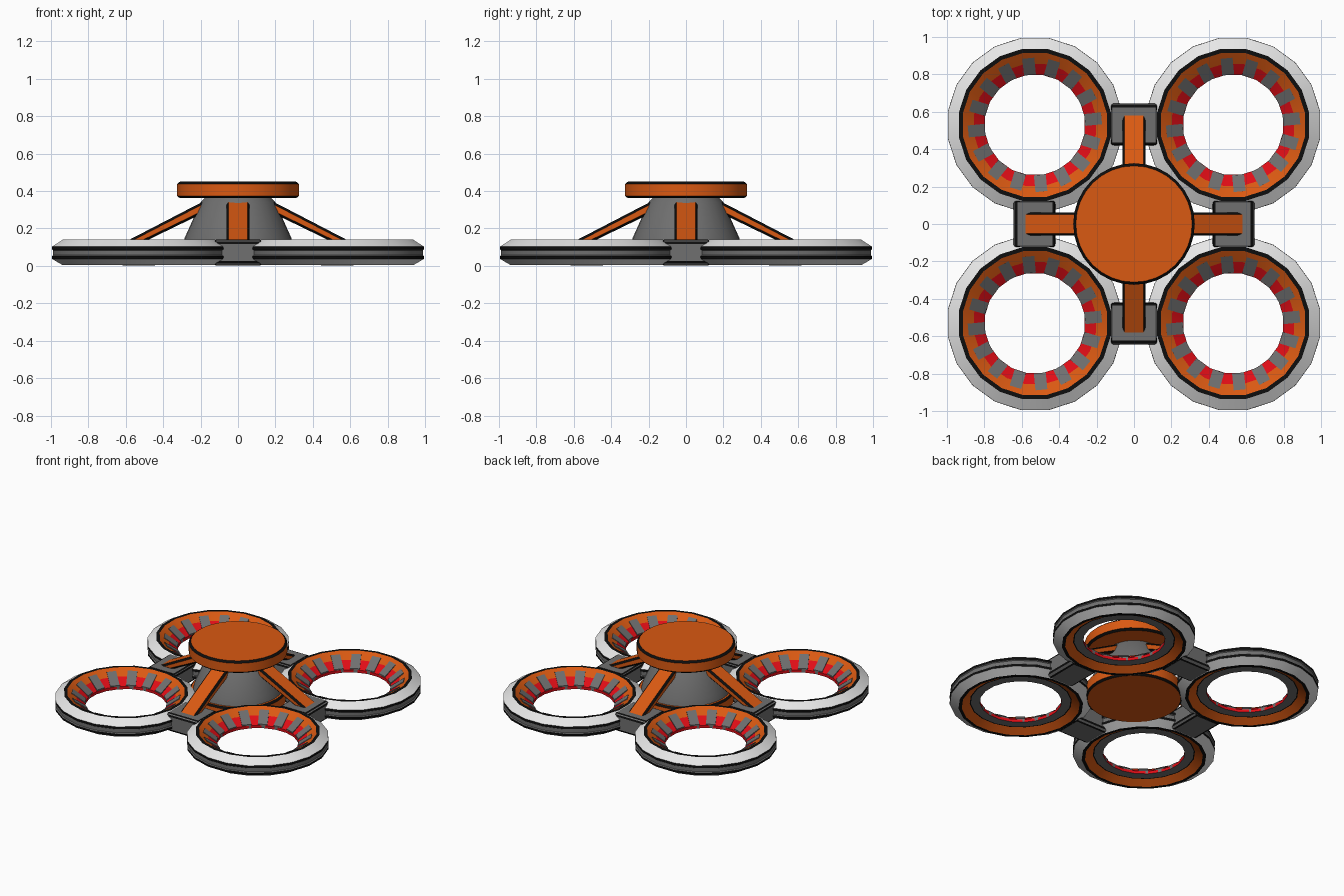
import bpy, bmesh, math
from mathutils import Matrix, Vector

if "Cube" in bpy.data.objects:
    bpy.data.objects.remove(bpy.data.objects["Cube"])


def mat(name, r, g, b):
    m = bpy.data.materials.new(name)
    m.diffuse_color = (r, g, b, 1)
    m.use_nodes = True
    m.node_tree.nodes["Principled BSDF"].inputs["Base Color"].default_value = m.diffuse_color
    return m


ORANGE = mat("orange", 0.70, 0.10, 0.006)
GREY = mat("grey", 0.16, 0.16, 0.16)
WHITE = mat("white", 0.80, 0.80, 0.80)
RED = mat("red", 0.75, 0.004, 0.008)
BLACK = mat("black", 0.004, 0.004, 0.004)


def finish(bm, name, mats, smooth=False):
    bmesh.ops.recalc_face_normals(bm, faces=bm.faces)
    me = bpy.data.meshes.new(name)
    bm.to_mesh(me)
    bm.free()
    for m in mats:
        me.materials.append(m)
    ob = bpy.data.objects.new(name, me)
    bpy.context.collection.objects.link(ob)
    if smooth:
        bpy.ops.object.select_all(action='DESELECT')
        ob.select_set(True)
        bpy.context.view_layer.objects.active = ob
        bpy.ops.object.shade_smooth_by_angle(angle=math.radians(25))
    return ob


def lathe(name, profile, mats, n, closed=False, offset=0.0):
    """profile: (radius, z, material index of the band to the next point)"""
    bm = bmesh.new()
    rings = []
    for r, z, _ in profile:
        rings.append([bm.verts.new((r * math.cos(offset + k * math.tau / n),
                                    r * math.sin(offset + k * math.tau / n), z)) for k in range(n)])
    count = len(profile)
    for i in range(count if closed else count - 1):
        a, b = rings[i], rings[(i + 1) % count]
        for k in range(n):
            j = (k + 1) % n
            bm.faces.new((a[k], a[j], b[j], b[k])).material_index = profile[i][2]
    if not closed:
        bm.faces.new(rings[0])
        bm.faces.new(rings[-1])
    return finish(bm, name, mats, True)


def prism(name, outline, half, color, edge):
    """Outline in the (x, z) plane, extruded along y, with black bevelled edges."""
    bm = bmesh.new()
    f = bm.faces.new([bm.verts.new((x, -half, z)) for x, z in outline])
    ext = bmesh.ops.extrude_face_region(bm, geom=[f])["geom"]
    for v in ext:
        if isinstance(v, bmesh.types.BMVert):
            v.co.y = half
    bmesh.ops.recalc_face_normals(bm, faces=bm.faces)
    bmesh.ops.bevel(bm, geom=list(bm.edges), offset=edge, segments=1,
                    affect='EDGES', material=1)
    return finish(bm, name, [color, BLACK])


def copy(ob, name, matrix):
    c = bpy.data.objects.new(name, ob.data)
    c.matrix_world = matrix
    bpy.context.collection.objects.link(c)


# rotor guard: white chamfers, grey belt, black trims, orange bowl, red inner band
guard = lathe("rotor_guard", [
    (0.470, 0.103, 0), (0.412, 0.140, 1), (0.390, 0.140, 2), (0.330, 0.100, 3),
    (0.270, 0.055, 3), (0.270, 0.035, 4), (0.330, 0.035, 1), (0.338, 0.035, 2),
    (0.390, 0.004, 1), (0.412, 0.004, 0), (0.470, 0.037, 1), (0.471, 0.052, 4),
    (0.464, 0.057, 4), (0.464, 0.083, 4), (0.471, 0.088, 1)],
    [WHITE, BLACK, ORANGE, RED, GREY], 20, closed=True, offset=math.pi / 20)

# grey tiles around the inner band
bm = bmesh.new()
for k in range(16):
    rot = Matrix.Rotation((k + 0.25) * math.tau / 16, 4, 'Z')
    w = 0.032
    pts = [(0.358, 0.128), (0.268, 0.064), (0.268, 0.036), (0.358, 0.100)]
    lo = [bm.verts.new(rot @ Vector((x, -w, z))) for x, z in pts]
    hi = [bm.verts.new(rot @ Vector((x, w, z))) for x, z in pts]
    bm.faces.new(lo)
    bm.faces.new(hi)
    for i in range(4):
        j = (i + 1) % 4
        bm.faces.new((lo[i], lo[j], hi[j], hi[i]))
tiles = finish(bm, "guard_tiles", [GREY])

centres = [(0.53, 0.53), (-0.53, 0.53), (-0.53, -0.53), (0.53, -0.53)]
for i, (x, y) in enumerate(centres):
    m = Matrix.Translation((x, y, 0))
    if i == 0:
        guard.matrix_world = m
        tiles.matrix_world = m
    else:
        copy(guard, f"rotor_guard_{i}", m)
        copy(tiles, f"guard_tiles_{i}", m)

# connectors between guards, and sloping struts up to the hub
connector = prism("connector", [(0.42, 0.02), (0.44, 0.002), (0.62, 0.002), (0.645, 0.02),
                                (0.645, 0.125), (0.63, 0.14), (0.43, 0.14), (0.42, 0.125)],
                  0.125, GREY, 0.007)
strut = prism("strut", [(0.60, 0.13), (0.50, 0.13), (0.16, 0.295), (0.16, 0.358)],
              0.062, ORANGE, 0.012)
for i in range(1, 4):
    m = Matrix.Rotation(i * math.pi / 2, 4, 'Z')
    copy(connector, f"connector_{i}", m)
    copy(strut, f"strut_{i}", m)

# central body: base plate, cone, top disc
lathe("base_plate", [(0.308, 0.02, 1), (0.32, 0.032, 0), (0.32, 0.098, 1), (0.308, 0.11, 0)],
      [ORANGE, BLACK], 32)
lathe("hub_cone", [(0.295, 0.11, 0), (0.285, 0.15, 0), (0.20, 0.34, 0), (0.17, 0.37, 0)],
      [GREY], 32)
lathe("top_disc", [(0.311, 0.362, 1), (0.325, 0.374, 0), (0.325, 0.438, 1), (0.311, 0.45, 0)],
      [ORANGE, BLACK], 32)
